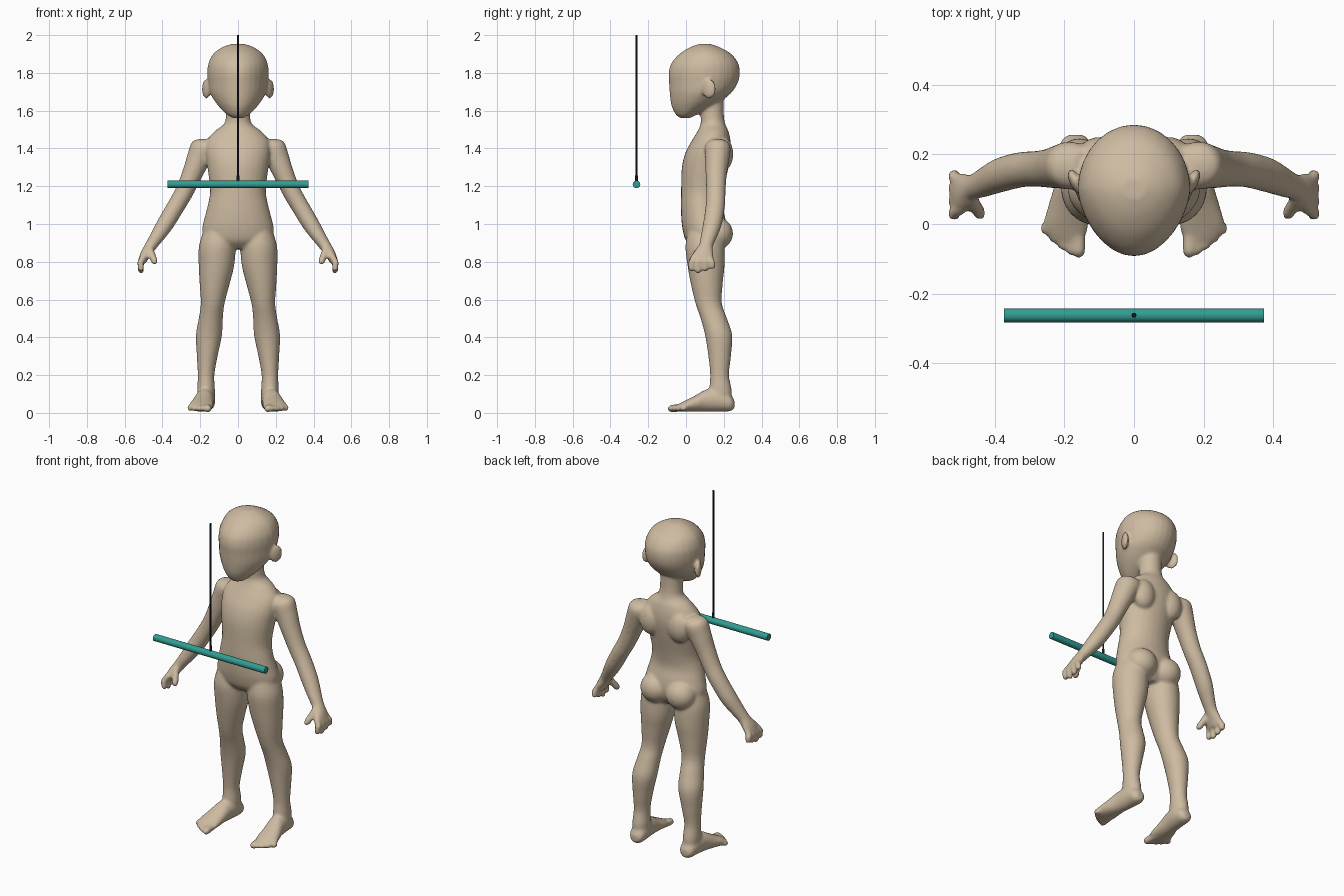
import bpy
import bmesh
import math
from mathutils import Vector, Matrix

if "Cube" in bpy.data.objects:
    bpy.data.objects.remove(bpy.data.objects["Cube"], do_unlink=True)

Z_AXIS = Vector((0, 0, 1))
Y_AXIS = Vector((0, 1, 0))
RING = 28


def make_material(name, rgb, roughness=0.6):
    mat = bpy.data.materials.new(name)
    mat.use_nodes = True
    mat.diffuse_color = (*rgb, 1)
    shader = mat.node_tree.nodes["Principled BSDF"]
    shader.inputs["Base Color"].default_value = (*rgb, 1)
    shader.inputs["Roughness"].default_value = roughness
    return mat


def spline(sections, steps=5):
    """Smooth a list of sections with a Catmull-Rom curve."""
    rows = [Vector(s) for s in sections]
    result = []
    for i in range(len(rows) - 1):
        before, start = rows[max(i - 1, 0)], rows[i]
        end, after = rows[i + 1], rows[min(i + 2, len(rows) - 1)]
        for step in range(steps):
            t = step / steps
            slope_a, slope_b = (end - before) / 2, (after - start) / 2
            result.append(start * (2 * t**3 - 3 * t**2 + 1) + slope_a * (t**3 - 2 * t**2 + t)
                          + end * (3 * t**2 - 2 * t**3) + slope_b * (t**3 - t**2))
    result.append(rows[-1])
    return result


def loft(bm, sections, axis, depth, side=1, egg=0):
    """Closed skin over sections (x, y, z, half width, half depth)."""
    axis = Vector(axis).normalized()
    depth = (depth - axis * depth.dot(axis)).normalized()
    width = depth.cross(axis)
    rings = []
    for x, y, z, a, b in spline(sections):
        ring = []
        for k in range(RING):
            angle = math.tau * k / RING
            c, s = math.cos(angle), math.sin(angle)
            taper = 1 - egg * max(0, -s)
            p = Vector((x, y, z)) + width * (c * a * taper) + depth * (s * b)
            ring.append(bm.verts.new((p.x * side, p.y, p.z)))
        rings.append(ring)
    faces = [bm.faces.new(rings[0]), bm.faces.new(rings[-1])]
    for low, high in zip(rings, rings[1:]):
        for k in range(RING):
            n = (k + 1) % RING
            faces.append(bm.faces.new((low[k], low[n], high[n], high[k])))
    bmesh.ops.recalc_face_normals(bm, faces=faces)


def upright(rows):
    """Rows of (height, front, back, half width) to sections."""
    return [(0, (f + b) / 2, z, w, (b - f) / 2) for z, f, b, w in rows]


def ball(bm, centre, radii, turn=0):
    matrix = (Matrix.Translation(centre) @ Matrix.Rotation(turn, 4, "Z")
              @ Matrix.Diagonal((*radii, 1)))
    bmesh.ops.create_uvsphere(bm, u_segments=24, v_segments=16, radius=1, matrix=matrix)


def digit(bm, start, end, radius, side):
    """Rounded finger or toe between two points."""
    start, end = Vector(start), Vector(end)
    axis = end - start
    profile = ((0, 1), (0.5, 1), (0.8, 0.95), (0.94, 0.7), (1, 0.3))
    sections = [(*(start + axis * t), radius * r, radius * r) for t, r in profile]
    depth = Y_AXIS if abs(axis.z) > abs(axis.y) else Z_AXIS
    loft(bm, sections, axis, depth, side)


bm = bmesh.new()

# Head
loft(bm, upright([
    (1.56, -0.03, 0.02, 0.025), (1.58, -0.055, 0.06, 0.06),
    (1.62, -0.075, 0.14, 0.1), (1.66, -0.083, 0.2, 0.13),
    (1.7, -0.087, 0.245, 0.15), (1.75, -0.09, 0.275, 0.158),
    (1.8, -0.092, 0.285, 0.162), (1.85, -0.078, 0.277, 0.157),
    (1.9, -0.035, 0.24, 0.132), (1.935, 0.02, 0.18, 0.085),
    (1.953, 0.07, 0.13, 0.035)]), Z_AXIS, Y_AXIS, egg=0.14)

# Torso and neck
loft(bm, upright([
    (0.87, 0.04, 0.17, 0.1), (0.91, 0, 0.2, 0.175),
    (0.97, -0.018, 0.215, 0.19), (1.03, -0.025, 0.208, 0.178),
    (1.1, -0.027, 0.192, 0.16), (1.18, -0.026, 0.2, 0.148),
    (1.3, -0.022, 0.225, 0.162), (1.38, -0.002, 0.238, 0.172),
    (1.44, 0.03, 0.236, 0.165), (1.49, 0.06, 0.225, 0.125),
    (1.53, 0.077, 0.208, 0.074), (1.58, 0.077, 0.2, 0.064),
    (1.68, 0.07, 0.2, 0.064)]), Z_AXIS, Y_AXIS)

for side in (1, -1):
    # Ear
    ball(bm, (side * 0.168, 0.122, 1.715), (0.017, 0.04, 0.052), -0.45 * side)
    # Shoulder blade and buttock
    ball(bm, (side * 0.095, 0.195, 1.37), (0.07, 0.055, 0.09))
    ball(bm, (side * 0.085, 0.165, 0.95), (0.088, 0.084, 0.085))

    # Leg
    loft(bm, [
        (0.105, 0.1, 0.96, 0.08, 0.09), (0.11, 0.1, 0.88, 0.097, 0.103),
        (0.114, 0.106, 0.78, 0.094, 0.098), (0.124, 0.11, 0.68, 0.079, 0.084),
        (0.134, 0.12, 0.58, 0.063, 0.07), (0.144, 0.147, 0.5, 0.064, 0.07),
        (0.154, 0.173, 0.41, 0.069, 0.072), (0.163, 0.178, 0.3, 0.055, 0.06),
        (0.169, 0.178, 0.2, 0.044, 0.05), (0.169, 0.182, 0.12, 0.047, 0.06),
        (0.169, 0.18, 0.05, 0.045, 0.06)], Z_AXIS, Y_AXIS, side)

    # Foot with five toes
    loft(bm, [
        (0.167, 0.256, 0.045, 0.022, 0.022), (0.168, 0.235, 0.052, 0.043, 0.043),
        (0.17, 0.18, 0.068, 0.05, 0.061), (0.178, 0.11, 0.066, 0.051, 0.059),
        (0.188, 0.05, 0.05, 0.059, 0.043), (0.195, -0.005, 0.036, 0.065, 0.029),
        (0.192, -0.045, 0.027, 0.05, 0.018)], -Y_AXIS, Z_AXIS, side)
    for i in range(5):
        x = 0.158 + 0.023 * i
        reach = -0.097 + 0.005 * i + 0.003 * i * i
        radius = 0.021 if i == 0 else 0.016
        digit(bm, (x + 0.005, 0, 0.03), (x, reach, 0.021), radius, side)

    # Arm
    loft(bm, [
        (0.13, 0.165, 1.43, 0.045, 0.05), (0.18, 0.168, 1.405, 0.068, 0.068),
        (0.212, 0.165, 1.34, 0.063, 0.063), (0.245, 0.16, 1.26, 0.054, 0.056),
        (0.285, 0.158, 1.17, 0.049, 0.051), (0.328, 0.155, 1.095, 0.047, 0.051),
        (0.385, 0.14, 1, 0.045, 0.05), (0.43, 0.12, 0.93, 0.037, 0.043),
        (0.463, 0.105, 0.882, 0.031, 0.038), (0.49, 0.09, 0.84, 0.027, 0.055),
        (0.508, 0.085, 0.803, 0.022, 0.058)], (0.5, 0, -0.86), Y_AXIS, side)

    # Fingers and thumb
    for i in range(4):
        y = 0.028 + 0.037 * i
        tip = 0.737 + 0.012 * abs(i - 1)
        digit(bm, (0.497, 0.045 + 0.026 * i, 0.83), (0.523, y, 0.785), 0.018, side)
        digit(bm, (0.518, y, 0.802), (0.512, y, tip), 0.0165, side)
    digit(bm, (0.468, 0.075, 0.87), (0.437, 0.02, 0.788), 0.019, side)

mesh = bpy.data.meshes.new("mannequin_body")
bm.to_mesh(mesh)
bm.free()
body = bpy.data.objects.new("mannequin_body", mesh)
bpy.context.collection.objects.link(body)
mesh.materials.append(make_material("warm beige", (0.62, 0.5, 0.36)))

# Fuse the body parts into one soft skin
remesh = body.modifiers.new("fuse", "REMESH")
remesh.mode = "VOXEL"
remesh.voxel_size = 0.008
remesh.use_smooth_shade = True
soften = body.modifiers.new("soften", "SMOOTH")
soften.factor = 0.5
soften.iterations = 7


def rod(name, radius, length, location, rotation, mat):
    bpy.ops.mesh.primitive_cylinder_add(vertices=24, radius=radius, depth=length,
                                        location=location, rotation=rotation)
    obj = bpy.context.object
    obj.name = name
    obj.data.materials.append(mat)
    bpy.ops.object.shade_smooth_by_angle()
    return obj


# Trapeze bar hanging on its cord
teal = make_material("teal", (0.03, 0.34, 0.29))
black = make_material("near black", (0.01, 0.012, 0.016))
BAR_Y, BAR_Z = -0.262, 1.21
rod("trapeze_bar", 0.02, 0.746, (0, BAR_Y, BAR_Z), (0, math.pi / 2, 0), teal)
rod("cord", 0.005, 2 - BAR_Z, (0, BAR_Y, (2 + BAR_Z) / 2), (0, 0, 0), black)
rod("cord_knot", 0.007, 0.03, (0, BAR_Y, BAR_Z + 0.033), (0, 0, 0), black)
